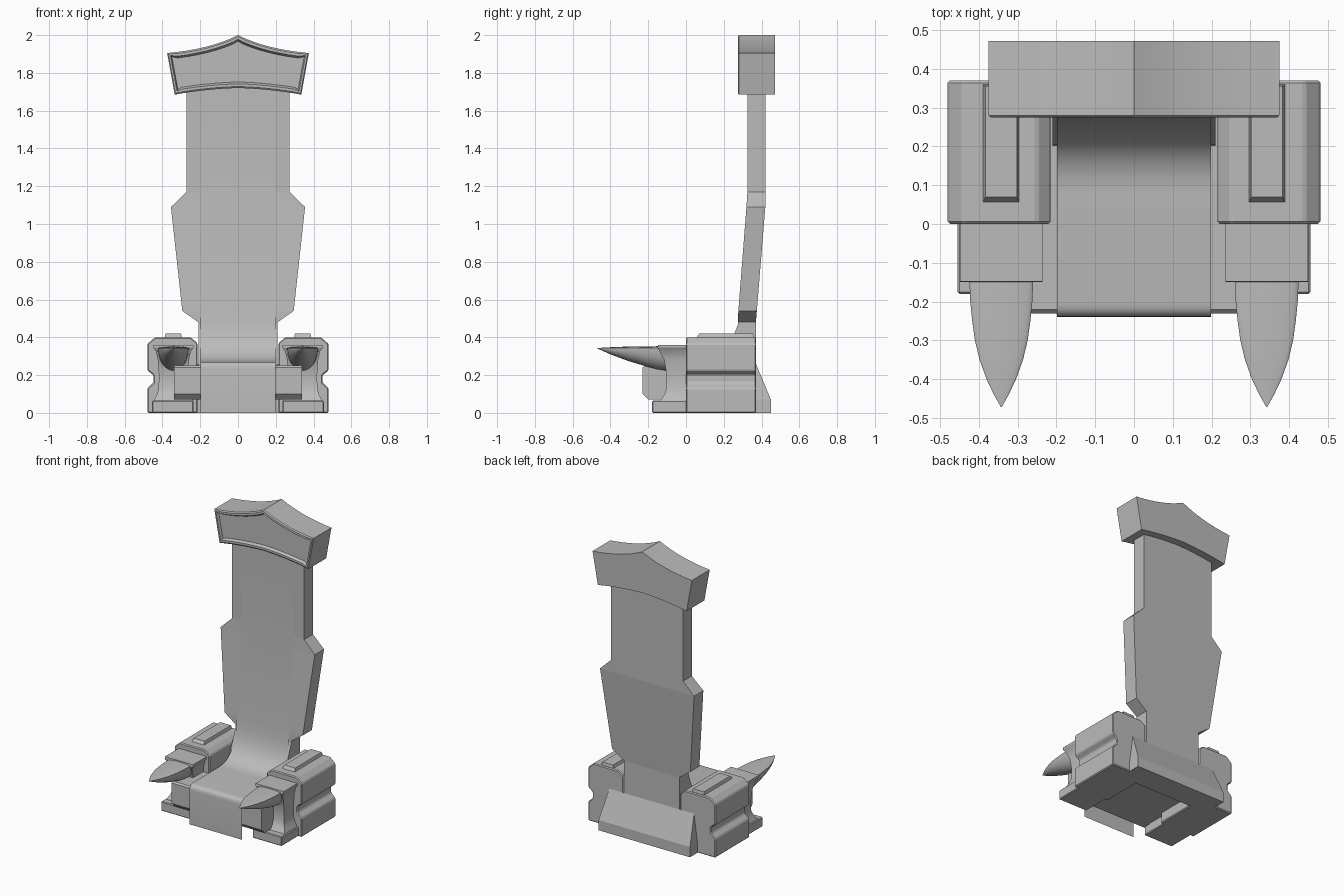
import bpy, bmesh
from math import cos, sin, pi, radians

cube = bpy.data.objects.get("Cube")
if cube:
    bpy.data.objects.remove(cube)

stone = bpy.data.materials.new("plain grey")
stone.use_nodes = True
GREY = (0.5, 0.5, 0.5, 1)
stone.diffuse_color = GREY
stone.node_tree.nodes["Principled BSDF"].inputs["Base Color"].default_value = GREY


def finish(name, bm, mirror=False, bevel=0, smooth=0):
    bmesh.ops.recalc_face_normals(bm, faces=bm.faces)
    mesh = bpy.data.meshes.new(name)
    bm.to_mesh(mesh)
    bm.free()
    mesh.materials.append(stone)
    ob = bpy.data.objects.new(name, mesh)
    bpy.context.collection.objects.link(ob)
    if smooth:
        bpy.ops.object.select_all(action='DESELECT')
        ob.select_set(True)
        bpy.context.view_layer.objects.active = ob
        bpy.ops.object.shade_smooth_by_angle(angle=radians(smooth))
    if bevel:
        mod = ob.modifiers.new("bevel", 'BEVEL')
        mod.width, mod.segments, mod.limit_method = bevel, 1, 'ANGLE'
        mod.angle_limit = radians(40)
    if mirror:
        ob.modifiers.new("mirror", 'MIRROR')
    return ob


def loft(rings, cap=True):
    """Skin a list of equal-length point rings."""
    bm = bmesh.new()
    rows = [[bm.verts.new(p) for p in r] for r in rings]
    n = len(rows[0])
    for a, b in zip(rows, rows[1:]):
        for i in range(n):
            j = (i + 1) % n
            bm.faces.new((a[i], a[j], b[j], b[i]))
    if cap:
        bm.faces.new(rows[0])
        bm.faces.new(rows[-1])
    return bm


def prism_x(pts, x0, x1):
    return loft([[(x, y, z) for y, z in pts] for x in (x0, x1)])


def prism_y(pts, y0, y1):
    return loft([[(x, y, z) for x, z in pts] for y in (y0, y1)])


def rect(x0, x1, y0, y1, z):
    return [(x0, y0, z), (x1, y0, z), (x1, y1, z), (x0, y1, z)]


def curve(a, c, b, n=8):
    """Points of a quadratic curve from a to b."""
    return [tuple((1 - t) ** 2 * p + 2 * t * (1 - t) * q + t * t * r
                  for p, q, r in zip(a, c, b)) for t in (i / n for i in range(n + 1))]


# Crested headrest with a recessed front panel
half = curve((0, 2), (.15, 1.925), (.375, 1.905)) + curve((.335, 1.685), (.17, 1.715), (0, 1.72))
outline = half + [(-x, z) for x, z in half[-2:0:-1]]
bm = prism_y(outline, .28, .472)
bmesh.ops.recalc_face_normals(bm, faces=bm.faces)
front = [f for f in bm.faces if f.normal.y < -.9]
bmesh.ops.inset_region(bm, faces=front, thickness=.008)
for v in front[0].verts:
    v.co.y -= .006
bmesh.ops.inset_region(bm, faces=front, thickness=.014)
bmesh.ops.inset_region(bm, faces=front, thickness=.01, depth=-.018)
finish("headrest", bm, smooth=25)

# Tall backrest: height, half width, front y, back y
rows = [(1.75, .272, .325, .42), (1.17, .272, .325, .42), (1.09, .355, .32, .42),
        (.54, .295, .277, .375), (.48, .21, .275, .37), (.25, .21, .275, .37)]
finish("backrest", loft([rect(-w, w, a, b, z) for z, w, a, b in rows]))

# Flared foot at the rear
rows = [(.26, .32, .28, .37), (.07, .345, .28, .45), (0, .345, .28, .45)]
finish("rear_foot", loft([rect(-w, w, a, b, z) for z, w, a, b in rows]))

# Side gusset joining the seat and the backrest
finish("gusset", prism_x([(.28, .48), (.205, .29), (.2, .2), (.36, .2), (.36, .48)], -.21, .21))

# Padded strip running down the back, over the seat and down the front
path = [(.322, 1.72), (.322, 1.17), (.272, .54)]
path += curve((.265, .48), (.235, .27), (.08, .27))
path += curve((-.205, .27), (-.24, .27), (-.24, .235), 4) + [(-.24, 0)]
bm = bmesh.new()
pairs = [[bm.verts.new((x, y, z)) for x in (-.198, .198)] for y, z in path]
for (a, b), (c, d) in zip(pairs, pairs[1:]):
    bm.faces.new((a, b, d, c))
finish("seat_strip", bm, smooth=30)

# Seat block below the strip
finish("seat_block", prism_x([(-.23, .24), (-.23, .1), (-.2, .07), (.3, .07),
                              (.3, .25), (-.22, .25)], -.34, .34))

# Armrest bodies with a grooved outer side
arm = [(.215, 0), (.48, 0), (.48, .13), (.448, .16), (.448, .2), (.48, .225),
       (.48, .365), (.44, .4), (.25, .4), (.215, .37)]
finish("armrest", prism_y(arm, 0, .37), mirror=True, bevel=.006)

# Raised plates on the armrests
finish("armrest_plate", loft([rect(.295, .39, .053, .36, .395),
                              rect(.302, .383, .07, .355, .42)]), mirror=True)

# Waisted front posts: height, half width, front y
rows = [(.36, .106, -.148), (.345, .106, -.15), (.325, .092, -.14), (.28, .082, -.115),
        (.2, .077, -.102), (.13, .078, -.103), (.095, .088, -.115), (.06, .106, -.14)]
finish("front_post", loft([rect(.342 - w, .342 + w, y, .02, z) for z, w, y in rows]),
       mirror=True, smooth=30)
finish("front_foot", loft([rect(.235, .455, -.18, .02, z) for z in (0, .065)]),
       mirror=True, bevel=.005)

# Pointed horns: y, half width, depth below the rim
rows = [(-.1, .083, .12), (-.15, .082, .112), (-.2, .08, .1), (-.25, .075, .085), (-.3, .068, .07),
        (-.35, .056, .052), (-.4, .038, .033), (-.44, .019, .015), (-.472, .001, .001)]


def horn_ring(y, w, d):
    ring = []
    for i in range(24):
        a = 2 * pi * i / 24
        ring.append((.342 + w * cos(a), y, .343 + sin(a) * (d if sin(a) < 0 else w * .12)))
    return ring


finish("horn", loft([horn_ring(*r) for r in rows]), mirror=True, smooth=45)
